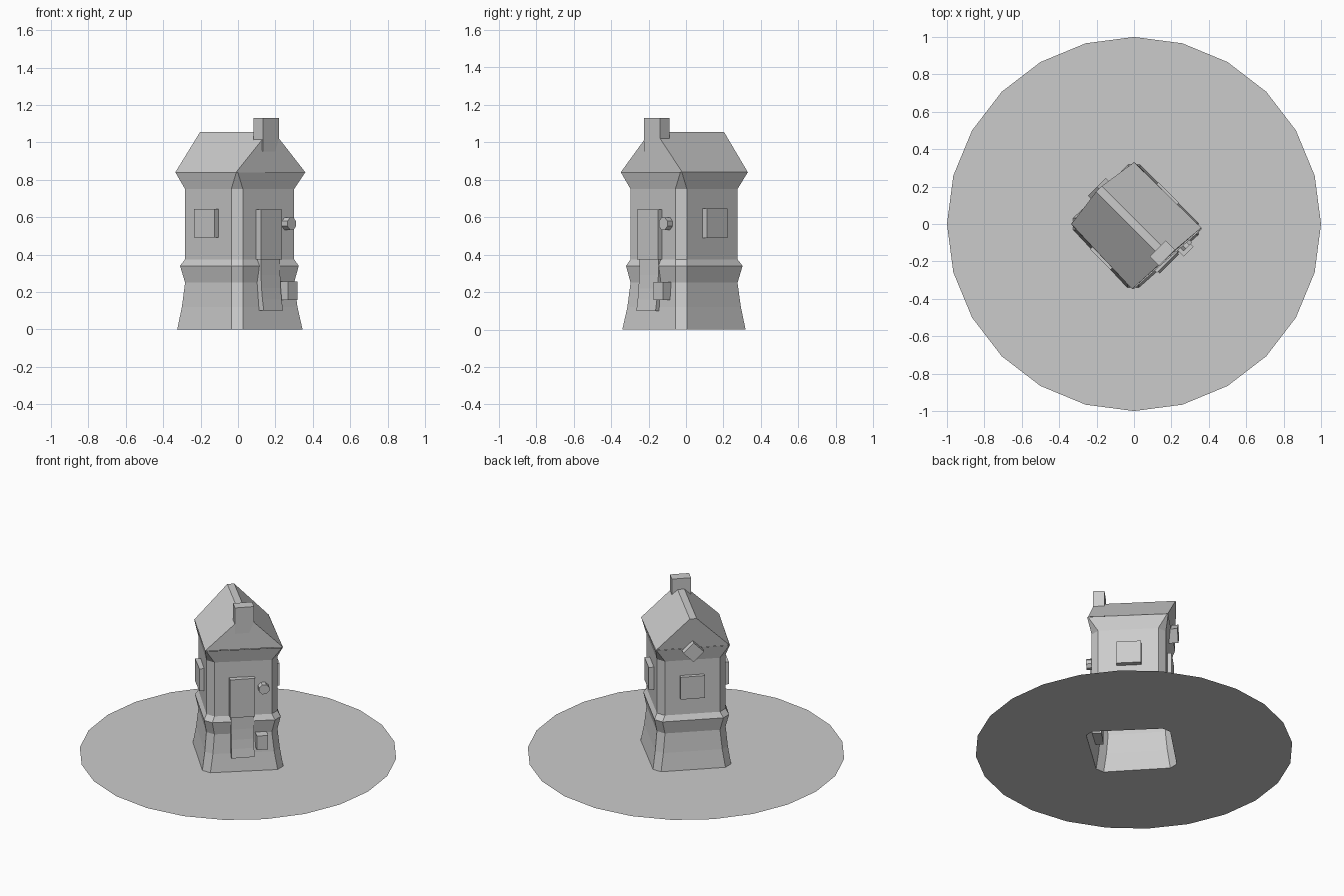
import bpy, bmesh, math
from mathutils import Matrix

if "Cube" in bpy.data.objects:
    bpy.data.objects.remove(bpy.data.objects["Cube"])

# the house is turned so its door faces the +x/-y diagonal
TURN = Matrix.Rotation(math.radians(-45), 4, 'Z')


def finish(bm, name, fix_normals=True):
    if fix_normals:
        bmesh.ops.recalc_face_normals(bm, faces=bm.faces)
    me = bpy.data.meshes.new(name)
    bm.to_mesh(me)
    bm.free()
    ob = bpy.data.objects.new(name, me)
    bpy.context.collection.objects.link(ob)
    return ob


def ring(z, l, r, b, t, c=0.031):
    """Rectangle on its corner, each corner cut by a chamfer of half-width c."""
    return [(-.005 - c, b, z), (-.005 + c, b, z), (r, -.026 - c, z), (r, -.026 + c, z),
            (c, t, z), (-c, t, z), (l, c, z), (l, -c, z)]


def box(name, f, s, z, spin=0):
    """Box in house axes: f = forward range, s = sideways range, z = height range."""
    bm = bmesh.new()
    rng = (f, s, z)
    size = [b - a for a, b in rng]
    mid = [(a + b) / 2 for a, b in rng]
    m = (TURN @ Matrix.Translation(mid) @ Matrix.Rotation(math.radians(spin), 4, 'X')
         @ Matrix.Diagonal((*size, 1)))
    bmesh.ops.create_cube(bm, size=1, matrix=m)
    return finish(bm, name)


# walls: flared foot, belt moulding, upright storey, overhanging eave
rings = [ring(0, -.325, .345, -.34, .318),
         ring(.12, -.30, .318, -.313, .293),
         ring(.25, -.283, .30, -.296, .275),
         ring(.34, -.31, .325, -.32, .302),
         ring(.375, -.283, .30, -.296, .275),
         ring(.75, -.283, .30, -.296, .275),
         ring(.84, -.335, .36, -.348, .33, .004)]
bm = bmesh.new()
loops = [[bm.verts.new(p) for p in rg] for rg in rings]
for a, b in zip(loops, loops[1:]):
    for i in range(8):
        j = (i + 1) % 8
        bm.faces.new((a[i], a[j], b[j], b[i]))
finish(bm, "walls", False)

# gabled roof with a narrow flat ridge
bm = bmesh.new()
eave = [bm.verts.new(p) for p in
        ((-.01, -.348, .84), (.36, -.02, .84), (0, .33, .84), (-.335, 0, .84))]
ridge = [bm.verts.new(TURN @ Matrix.Translation(p).to_translation()) for p in
         ((.25, -.022, 1.055), (.25, .022, 1.055), (-.265, .022, 1.055), (-.265, -.022, 1.055))]
for i in range(4):
    j = (i + 1) % 4
    bm.faces.new((eave[i], eave[j], ridge[j], ridge[i]))
bm.faces.new(ridge)
finish(bm, "roof", False)

# chimney flush with the front gable
box("chimney", (.182, .253), (-.064, .058), (.95, 1.13))

# door, windows and small fittings
box("door", (.22, .272), (-.098, .062), (.375, .64))
box("left_window", (-.07, .085), (-.262, -.21), (.49, .645))
box("right_window", (-.065, .09), (.20, .25), (.49, .645))
box("back_window", (-.245, -.19), (-.077, .077), (.49, .645))
box("gable_window", (-.28, -.22), (-.047, .047), (.78, .874), 45)
box("wall_box", (.25, .311), (.066, .138), (.158, .255))

# curved panel running down the flared foot below the door
bm = bmesh.new()
profile = [(.20, .375), (.262, .375), (.264, .29), (.268, .22), (.275, .16), (.285, .10), (.20, .10)]
sides = [[bm.verts.new(TURN @ Matrix.Translation((f, s, z)).to_translation()) for f, z in profile]
         for s in (-.09, .055)]
for i in range(len(profile)):
    j = (i + 1) % len(profile)
    bm.faces.new((sides[0][i], sides[0][j], sides[1][j], sides[1][i]))
for sd in sides:
    bm.faces.new(sd)
finish(bm, "door_ramp")

# round lamp beside the door
bm = bmesh.new()
bmesh.ops.create_cone(bm, cap_ends=True, segments=8, radius1=.035, radius2=.035, depth=.055,
                      matrix=TURN @ Matrix.Translation((.262, .117, .565))
                      @ Matrix.Rotation(math.pi / 2, 4, 'Y')
                      @ Matrix.Rotation(math.pi / 8, 4, 'Z'))
finish(bm, "lamp")

# flat ground disc, open under the house
bm = bmesh.new()
disc = [(math.cos(i * math.tau / 24), math.sin(i * math.tau / 24), 0) for i in range(24)]
edges = []
for pts in (disc, rings[0]):
    vs = [bm.verts.new(p) for p in pts]
    edges += [bm.edges.new((vs[i], vs[(i + 1) % len(vs)])) for i in range(len(vs))]
bmesh.ops.triangle_fill(bm, edges=edges, use_beauty=True, normal=(0, 0, 1))
for f in bm.faces:
    f.normal_update()
    if f.normal.z < 0:
        f.normal_flip()
finish(bm, "ground_disc", False)
